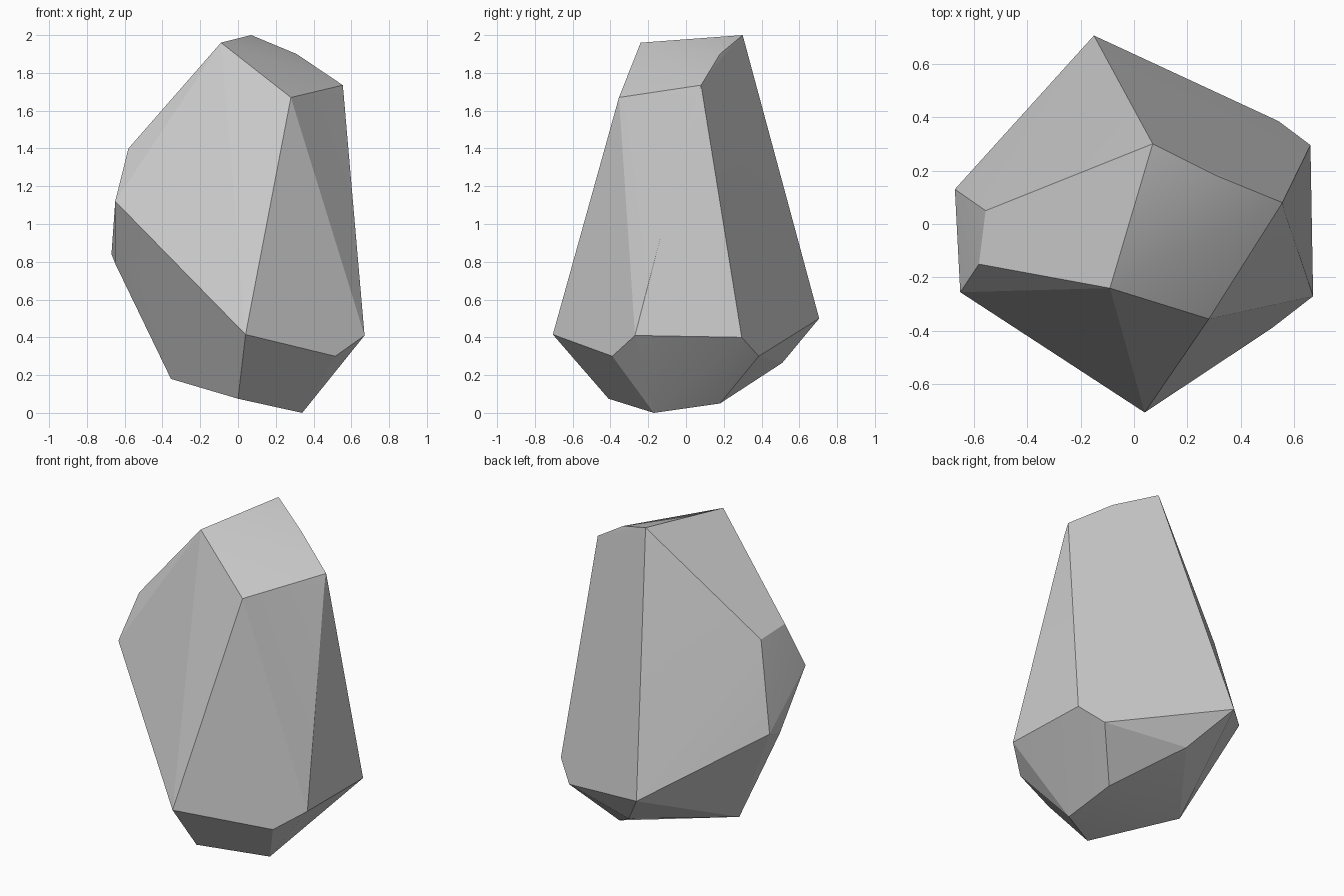
import bpy, bmesh, math

if "Cube" in bpy.data.objects:
    bpy.data.objects.remove(bpy.data.objects["Cube"])

# corner points of the faceted stone, grouped by height
crown = [(-.09, -.24, 1.96), (.07, .30, 2.0), (.31, .18, 1.90),
         (.555, .08, 1.735), (.28, -.355, 1.67), (.56, .055, 1.67)]
left_facet = [(-.58, -.15, 1.40), (-.555, .05, 1.37), (-.65, -.255, 1.12),
              (-.67, .13, .84), (-.65, 0, .79)]
girdle = [(.04, -.705, .415), (.67, -.27, .41), (.66, .295, .40),
          (.54, .385, .30), (.15, .56, .44), (-.15, .705, .50), (.515, -.39, .30)]
base = [(.04, .51, .265), (.335, .18, .05), (.34, -.17, 0),
        (0, -.41, .075), (-.355, -.02, .18)]

# stone: convex hull with near-flat triangles merged into facets
bm = bmesh.new()
for p in crown + left_facet + girdle + base:
    bm.verts.new(p)
res = bmesh.ops.convex_hull(bm, input=bm.verts[:])
bmesh.ops.delete(bm, geom=[v for v in bm.verts if not v.link_faces], context='VERTS')
bmesh.ops.dissolve_limit(bm, angle_limit=math.radians(3), verts=bm.verts[:], edges=bm.edges[:])
bmesh.ops.recalc_face_normals(bm, faces=bm.faces[:])

mesh = bpy.data.meshes.new("rock")
bm.to_mesh(mesh)
bm.free()
rock = bpy.data.objects.new("rock", mesh)
bpy.context.collection.objects.link(rock)

# soften only the shallow creases
bpy.context.view_layer.objects.active = rock
rock.select_set(True)
bpy.ops.object.shade_smooth_by_angle(angle=math.radians(15))
